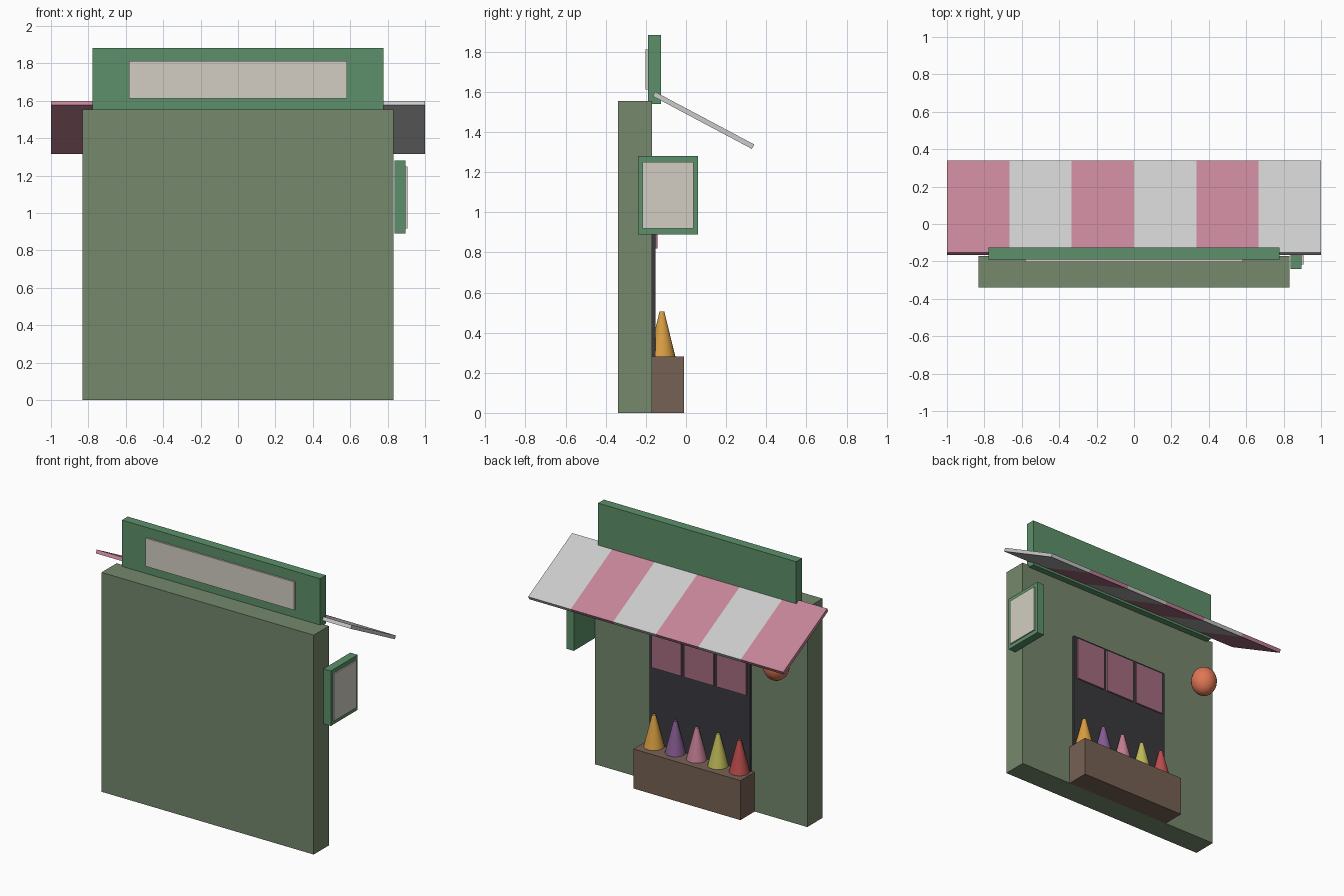
import bpy, bmesh, math
from mathutils import Matrix

if "Cube" in bpy.data.objects:
    bpy.data.objects.remove(bpy.data.objects["Cube"])


def material(name, rgb):
    # sRGB 0-255 to linear
    m = bpy.data.materials.new(name)
    m.diffuse_color = [((c / 255 + 0.055) / 1.055) ** 2.4 for c in rgb] + [1]
    m.use_nodes = True
    m.node_tree.nodes["Principled BSDF"].inputs["Base Color"].default_value = m.diffuse_color
    return m


WALL = material("wall_green", (117, 136, 108))
SIGN = material("sign_green", (92, 144, 106))
CREAM = material("cream", (210, 206, 194))
PINK = material("awning_pink", (196, 132, 151))
WHITE = material("awning_white", (230, 230, 228))
DARK = material("window_dark", (58, 57, 62))
CURTAIN = material("curtain_pink", (165, 108, 127))
WOOD = material("box_brown", (118, 97, 83))
LANTERN = material("lantern_orange", (222, 118, 84))
PLANTS = [("gold", (216, 158, 66)), ("purple", (134, 92, 146)), ("pink", (196, 126, 146)),
          ("yellow", (192, 188, 88)), ("red", (188, 76, 76))]


def finish(name, bm, mats):
    me = bpy.data.meshes.new(name)
    bm.to_mesh(me)
    bm.free()
    for m in mats:
        me.materials.append(m)
    ob = bpy.data.objects.new(name, me)
    bpy.context.collection.objects.link(ob)
    return ob


def smooth(ob):
    bpy.ops.object.select_all(action='DESELECT')
    ob.select_set(True)
    bpy.context.view_layer.objects.active = ob
    bpy.ops.object.shade_smooth_by_angle(angle=math.radians(40))


def box(name, x, y, z, mat):
    bm = bmesh.new()
    spans = (x, y, z)
    size = [b - a for a, b in spans]
    mid = [(a + b) / 2 for a, b in spans]
    bmesh.ops.create_cube(bm, size=1, matrix=Matrix.Translation(mid) @ Matrix.Diagonal((*size, 1)))
    return finish(name, bm, [mat])


# wall
box("wall", (-0.832, 0.832), (-0.34, -0.17), (0, 1.555), WALL)

# roof sign and its face panel
box("roof_sign", (-0.777, 0.777), (-0.19, -0.125), (1.54, 1.883), SIGN)
box("roof_sign_panel", (-0.582, 0.582), (-0.202, -0.185), (1.612, 1.812), CREAM)

# hanging sign on the right side
box("side_sign", (0.838, 0.896), (-0.24, 0.06), (0.89, 1.28), SIGN)
box("side_sign_panel", (0.89, 0.905), (-0.217, 0.037), (0.918, 1.25), CREAM)

# window with three short curtains
box("window", (-0.395, 0.395), (-0.175, -0.153), (0.25, 1.145), DARK)
for i in (-1, 0, 1):
    box(f"curtain_{i + 2}", (i * 0.255 - 0.115, i * 0.255 + 0.115), (-0.158, -0.142),
        (0.82, 1.13), CURTAIN)

# striped sloping awning
bm = bmesh.new()
bmesh.ops.create_cube(bm, size=1, matrix=Matrix.Diagonal((2, 0.559, 0.025, 1)))
for i in range(1, 6):
    bmesh.ops.bisect_plane(bm, geom=bm.verts[:] + bm.edges[:] + bm.faces[:],
                           plane_co=(-1 + i / 3, 0, 0), plane_no=(1, 0, 0))
for f in bm.faces:
    x = max(-0.99, min(0.99, f.calc_center_median().x))
    f.material_index = int((x + 1) * 3) % 2
bmesh.ops.transform(bm, verts=bm.verts, matrix=Matrix.Translation((0, 0.0875, 1.458))
                    @ Matrix.Rotation(math.radians(-28), 4, 'X'))
finish("awning", bm, [PINK, WHITE])

# planter box with cone-shaped plants
box("planter", (-0.42, 0.42), (-0.17, -0.01), (0, 0.28), WOOD)
for i, (name, rgb) in enumerate(PLANTS):
    bm = bmesh.new()
    bmesh.ops.create_cone(bm, cap_ends=True, segments=24, radius1=0.067, radius2=0.012, depth=0.225,
                          matrix=Matrix.Translation((0.335 - i * 0.1675, -0.12, 0.3925)))
    smooth(finish(f"plant_{name}", bm, [material(f"plant_{name}", rgb)]))

# round lantern
bm = bmesh.new()
bmesh.ops.create_uvsphere(bm, u_segments=24, v_segments=16, radius=1,
                          matrix=Matrix.Translation((-0.665, -0.062, 1.143))
                          @ Matrix.Diagonal((0.087, 0.087, 0.102, 1)))
smooth(finish("lantern", bm, [LANTERN]))
